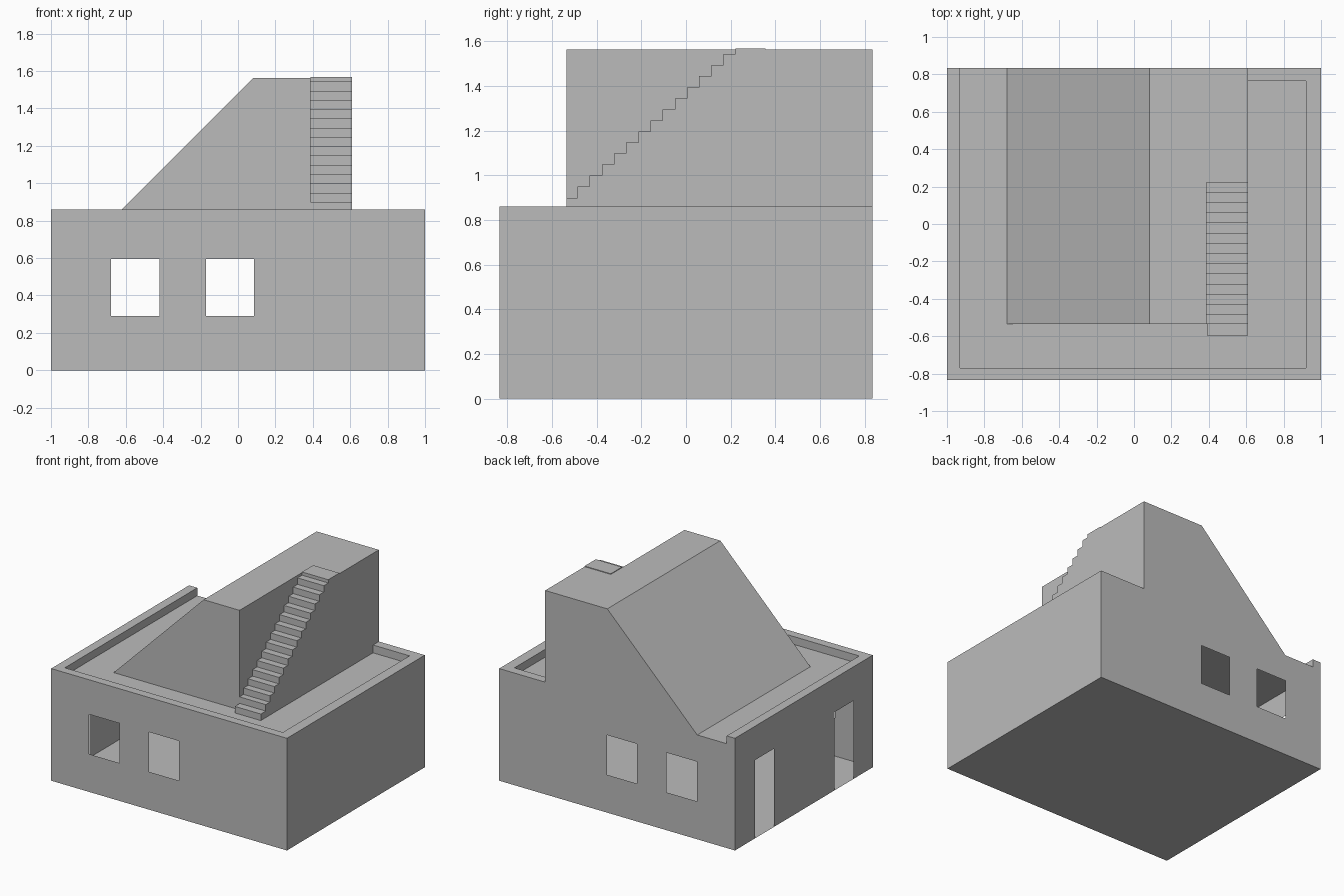
import bpy, bmesh

if "Cube" in bpy.data.objects:
    bpy.data.objects.remove(bpy.data.objects["Cube"])

grey = bpy.data.materials.new("plain_grey")
grey.diffuse_color = (0.5, 0.5, 0.5, 1)
grey.use_nodes = True
grey.node_tree.nodes["Principled BSDF"].inputs["Base Color"].default_value = grey.diffuse_color

W, D = 1.0, 0.835            # half width, half depth
ROOF, RIM, TOP = 0.80, 0.86, 1.563


def finish(name, bm, recalc=False):
    bmesh.ops.remove_doubles(bm, verts=bm.verts, dist=1e-5)
    if recalc:
        bmesh.ops.recalc_face_normals(bm, faces=bm.faces)
    me = bpy.data.meshes.new(name)
    bm.to_mesh(me)
    bm.free()
    me.materials.append(grey)
    ob = bpy.data.objects.new(name, me)
    bpy.context.collection.objects.link(ob)
    return ob


def wall(name, place, us, zs, holes, flip):
    """Thin wall sheet made of grid cells; holes are (column, row) cells."""
    bm = bmesh.new()
    for i in range(len(us) - 1):
        for j in range(len(zs) - 1):
            if (i, j) in holes:
                continue
            q = [(us[i], zs[j]), (us[i + 1], zs[j]),
                 (us[i + 1], zs[j + 1]), (us[i], zs[j + 1])]
            if flip:
                q.reverse()
            bm.faces.new([bm.verts.new(place(u, z)) for u, z in q])
    return finish(name, bm)


def prism(name, pts, vec):
    """Closed outline swept along vec."""
    bm = bmesh.new()
    f = bm.faces.new([bm.verts.new(p) for p in pts])
    r = bmesh.ops.extrude_face_region(bm, geom=[f])
    verts = [v for v in r["geom"] if isinstance(v, bmesh.types.BMVert)]
    bmesh.ops.translate(bm, verts=verts, vec=vec)
    return finish(name, bm, True)


def sheet(name, x0, x1, y0, y1, z, flip=False):
    bm = bmesh.new()
    q = [(x0, y0, z), (x1, y0, z), (x1, y1, z), (x0, y1, z)]
    bm.faces.new([bm.verts.new(p) for p in (q[::-1] if flip else q)])
    return finish(name, bm)


# walls with window and door openings
win_z = [0, 0.29, 0.595, RIM]
wall("front_wall", lambda u, z: (u, -D, z),
     [-W, -0.68, -0.42, -0.17, 0.085, W], win_z, {(1, 1), (3, 1)}, False)
back_us = [-W, -0.93, -0.68, -0.42, -0.17, 0.085, 0.61, W]
wall("back_wall", lambda u, z: (u, D, z), back_us, [0, 0.29, 0.595, ROOF, RIM],
     {(2, 1), (4, 1)} | {(i, 3) for i in range(1, 6)}, True)
wall("left_wall", lambda u, z: (-W, u, z),
     [-D, -0.60, -0.37, 0.36, 0.59, D], [0, 0.60, RIM], {(1, 0), (3, 0)}, True)
wall("right_wall", lambda u, z: (W, u, z), [-D, D], [0, RIM], set(), False)

# floor and roof deck
sheet("floor", -W, W, -D, D, 0, True)
sheet("roof_deck", -W, W, -D, D, ROOF)

# parapet: top and inner faces running round the deck edge
outer = [(-W, D), (-W, -D), (W, -D), (W, D), (0.61, D)]
inner = [(-0.93, D), (-0.93, -0.77), (0.92, -0.77), (0.92, 0.765), (0.61, 0.765)]
bm = bmesh.new()
for k in range(4):
    (a, b), (c, d) = outer[k:k + 2], inner[k:k + 2]
    bm.faces.new([bm.verts.new((*p, RIM)) for p in (a, b, d, c)])
    bm.faces.new([bm.verts.new(p) for p in
                  ((*c, RIM), (*d, RIM), (*d, ROOF), (*c, ROOF))])
finish("parapet", bm)

# upper block with one long sloping side
block = prism("upper_block",
              [(-0.68, -0.535, ROOF), (0.61, -0.535, ROOF), (0.61, -0.535, TOP),
               (0.083, -0.535, TOP)], (0, D + 0.535, 0))

# staircase void cut from the block's front right corner
Y0, Z0, DY, DZ, N = -0.595, 0.85, 0.0545, 0.0495, 15
pts = []
for k in range(N):
    pts += [(0.388, Y0 + k * DY, Z0 + k * DZ), (0.388, Y0 + (k + 1) * DY, Z0 + k * DZ)]
pts += [(0.388, Y0 + N * DY, 1.8), (0.388, Y0, 1.8)]
void = prism("stair_void", pts, (0.4, 0, 0))
mod = block.modifiers.new("stairs", "BOOLEAN")
mod.operation, mod.object, mod.solver = "DIFFERENCE", void, "EXACT"
bpy.context.view_layer.objects.active = block
bpy.ops.object.modifier_apply(modifier=mod.name)
bpy.data.objects.remove(void)

# bottom step in front of the block, and top landing plate
prism("bottom_step", [(0.39, Y0, ROOF), (0.61, Y0, ROOF),
                      (0.61, Y0, Z0), (0.39, Y0, Z0)], (0, -0.535 - Y0, 0))
prism("landing", [(0.388, 0.222, 1.56), (0.61, 0.222, 1.56),
                  (0.61, 0.222, 1.568), (0.388, 0.222, 1.568)], (0, 0.135, 0))
